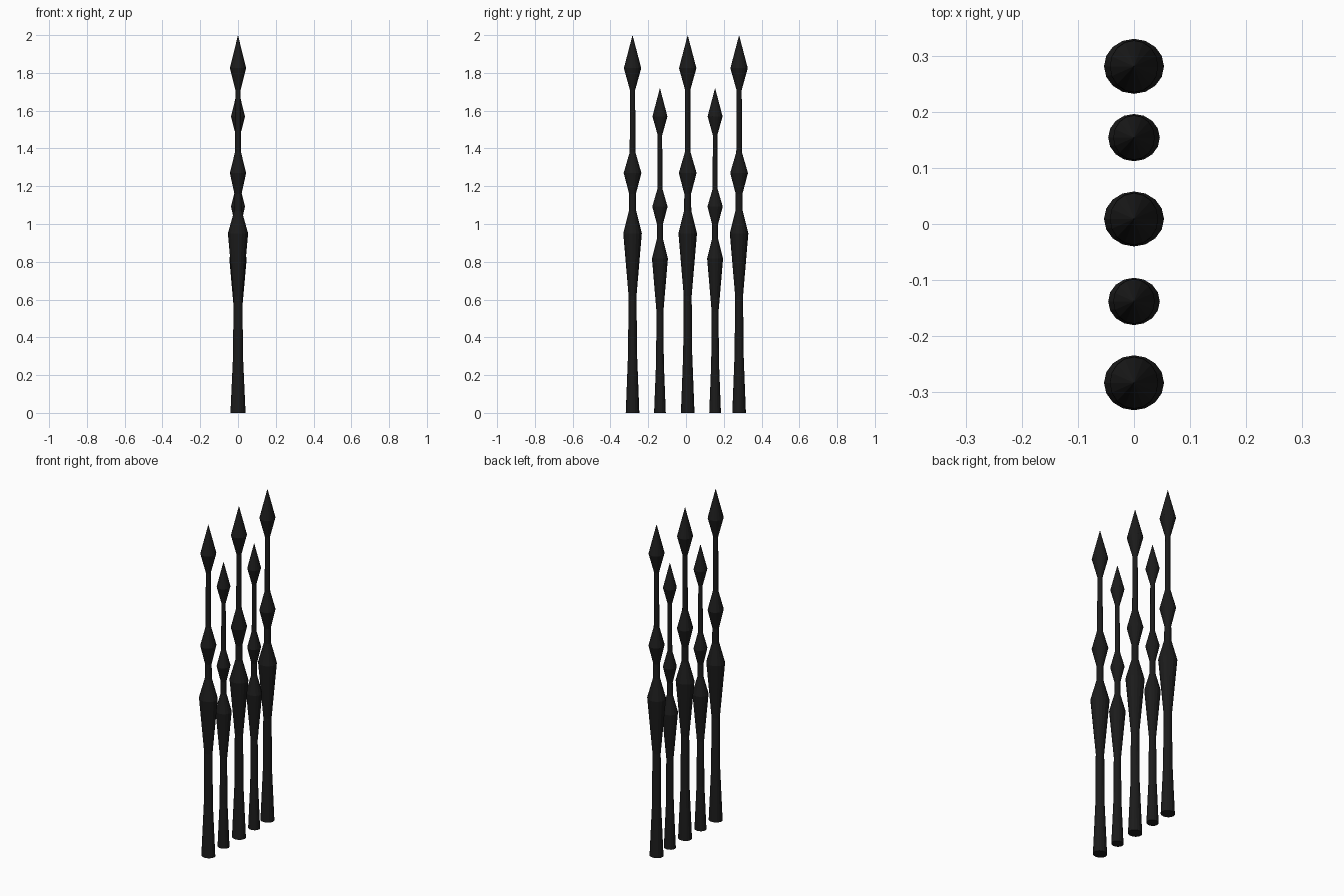
import bpy, bmesh
from math import cos, sin, pi

if "Cube" in bpy.data.objects:
    bpy.data.objects.remove(bpy.data.objects["Cube"])

SIDES = 16

# picket profile: height, half width in x, half width in y
PROFILE = [
    (0.0, 0.040, 0.036), (0.31, 0.026, 0.024), (0.62, 0.024, 0.021),   # shaft
    (0.95, 0.0535, 0.049),                                             # swelling
    (1.07, 0.020, 0.019), (1.16, 0.019, 0.018),                        # lower neck
    (1.27, 0.043, 0.047),                                              # bead
    (1.38, 0.016, 0.015), (1.71, 0.014, 0.014),                        # upper neck
    (1.825, 0.043, 0.046),                                             # spearhead
]
TIP = 2.0

iron = bpy.data.materials.new("black_iron")
iron.diffuse_color = (0.011, 0.011, 0.011, 1)
iron.use_nodes = True
iron.node_tree.nodes["Principled BSDF"].inputs["Base Color"].default_value = iron.diffuse_color


def picket(name, y, s):
    bm = bmesh.new()
    rings = []
    for z, rx, ry in PROFILE:
        rings.append([bm.verts.new((rx * s * cos(2 * pi * i / SIDES),
                                    ry * s * sin(2 * pi * i / SIDES), z * s))
                      for i in range(SIDES)])
    for a, b in zip(rings, rings[1:]):
        for i in range(SIDES):
            j = (i + 1) % SIDES
            bm.faces.new((a[i], a[j], b[j], b[i]))
    # closed foot and pointed tip
    bm.faces.new(rings[0][::-1])
    tip = bm.verts.new((0, 0, TIP * s))
    for i in range(SIDES):
        bm.faces.new((rings[-1][i], rings[-1][(i + 1) % SIDES], tip))
    mesh = bpy.data.meshes.new(name)
    bm.to_mesh(mesh)
    bm.free()
    mesh.materials.append(iron)
    ob = bpy.data.objects.new(name, mesh)
    ob.location.y = y
    bpy.context.collection.objects.link(ob)


# three tall pickets with two short ones between
for n, y in enumerate((-0.283, 0.009, 0.281)):
    picket(f"tall_picket_{n + 1}", y, 1.0)
for n, y in enumerate((-0.138, 0.154)):
    picket(f"short_picket_{n + 1}", y, 0.86)
